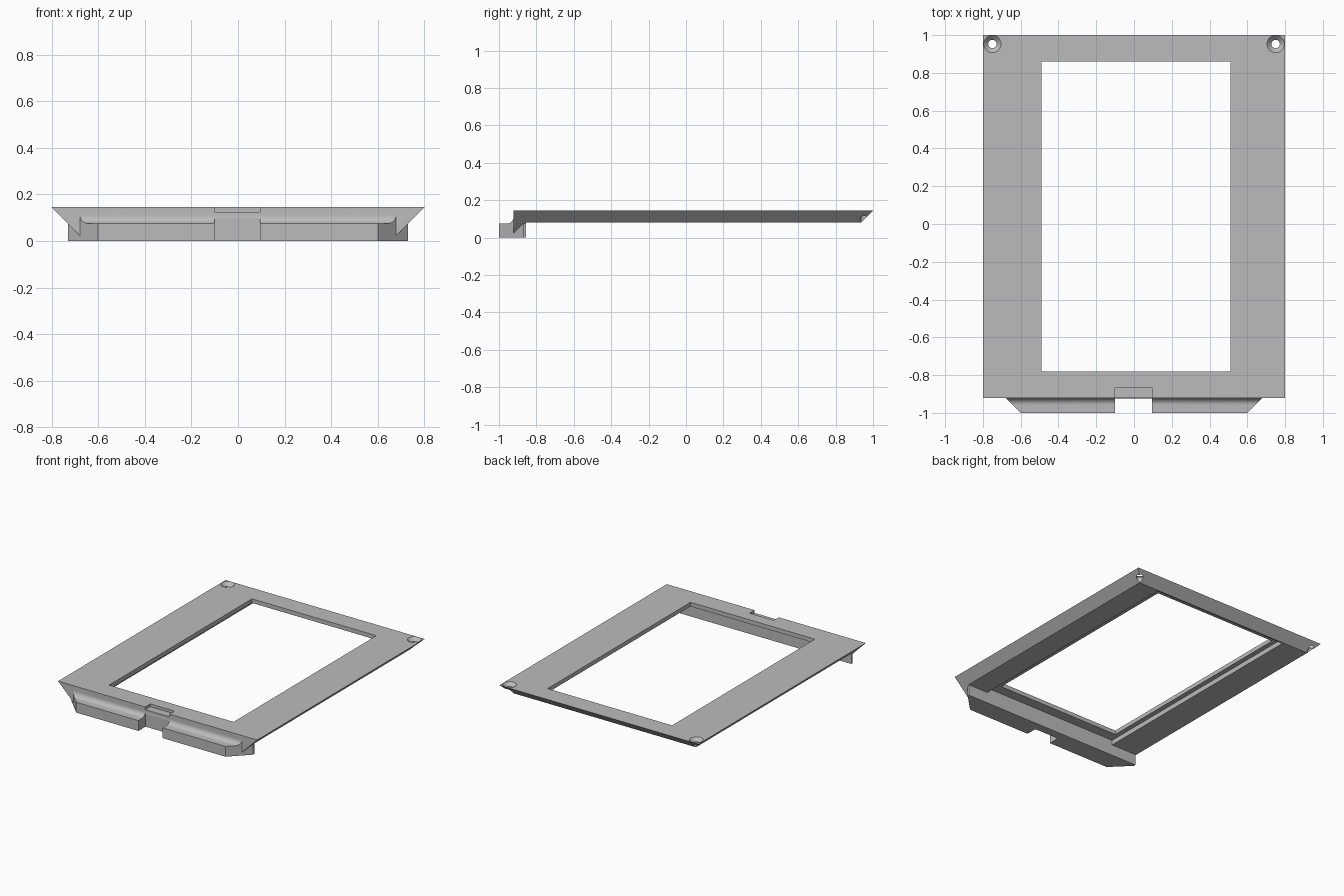
import bpy, bmesh, math
from mathutils import Vector

if "Cube" in bpy.data.objects:
    bpy.data.objects.remove(bpy.data.objects["Cube"])

grey = bpy.data.materials.new("mid_grey")
grey.use_nodes = True
colour = (0.5, 0.5, 0.5, 1)
grey.diffuse_color = colour
grey.node_tree.nodes["Principled BSDF"].inputs["Base Color"].default_value = colour

TOP = 0.145      # upper face height
UNDER = 0.08     # underside height
FRONT = -0.922   # front wall of the frame
BACK = -0.855    # rear wall of the lip


def finish(name, bm):
    bmesh.ops.recalc_face_normals(bm, faces=bm.faces)
    mesh = bpy.data.meshes.new(name)
    bm.to_mesh(mesh)
    bm.free()
    mesh.materials.append(grey)
    obj = bpy.data.objects.new(name, mesh)
    bpy.context.collection.objects.link(obj)
    return obj


def box(name, x0, x1, y0, y1, z0, z1):
    bm = bmesh.new()
    bmesh.ops.create_cube(bm, size=1)
    for v in bm.verts:
        v.co = (x1 if v.co.x > 0 else x0, y1 if v.co.y > 0 else y0, z1 if v.co.z > 0 else z0)
    return finish(name, bm)


def cone(name, x, y, z0, z1, r0, r1):
    bm = bmesh.new()
    bmesh.ops.create_cone(bm, cap_ends=True, segments=40, radius1=r0, radius2=r1, depth=z1 - z0)
    bmesh.ops.translate(bm, verts=bm.verts, vec=(x, y, (z0 + z1) / 2))
    return finish(name, bm)


def combine(target, other, operation):
    mod = target.modifiers.new(other.name, "BOOLEAN")
    mod.operation, mod.solver, mod.object = operation, "EXACT", other
    bpy.context.view_layer.objects.active = target
    bpy.ops.object.modifier_apply(modifier=mod.name)
    bpy.data.objects.remove(other)


# Frame: a slab whose sides and back slope inward at 45 degrees
frame = box("bezel_frame", -0.8, 0.8, FRONT, 1, 0, TOP)
for v in frame.data.vertices:
    if v.co.z < 0.01:
        v.co.x -= math.copysign(TOP, v.co.x)
        if v.co.y > 0:
            v.co.y -= TOP
combine(frame, box("underside_cut", -1, 1, BACK, 2, -1, UNDER), "DIFFERENCE")

# Front lip: profile with a cove, run across and clipped at the corners
r = 0.035
profile = [(-1, 0), (-1, 0.075)]
for i in range(11):
    a = math.pi / 2 * i / 10
    profile.append((FRONT - r + r * math.sin(a), 0.075 + r - r * math.cos(a)))
profile += [(FRONT + 0.02, 0.075 + r), (FRONT + 0.02, 0.075), (BACK, 0.075), (BACK, 0)]
bm = bmesh.new()
face = bm.faces.new([bm.verts.new((-0.73, y, z)) for y, z in profile])
run = bmesh.ops.extrude_face_region(bm, geom=[face])
bmesh.ops.translate(bm, verts=[g for g in run["geom"] if isinstance(g, bmesh.types.BMVert)], vec=(1.46, 0, 0))
for side in (-1, 1):
    cut = bmesh.ops.bisect_plane(bm, geom=bm.verts[:] + bm.edges[:] + bm.faces[:],
                                 plane_co=Vector((0.6 * side, -1, 0)),
                                 plane_no=Vector((side, -1, 0)), clear_outer=True)
    bmesh.ops.holes_fill(bm, edges=[e for e in bm.edges if e.is_boundary], sides=0)
combine(frame, finish("front_lip", bm), "UNION")

# Underside pocket, window opening, latch notch and gap in the lip
combine(frame, box("pocket", -0.525, 0.57, BACK, 0.925, -1, 0.115), "DIFFERENCE")
combine(frame, box("window", -0.49, 0.51, -0.78, 0.86, -1, 1), "DIFFERENCE")
combine(frame, box("latch_notch", -0.1, 0.095, -2, -0.865, 0.125, 1), "DIFFERENCE")
combine(frame, box("lip_gap", -0.1, 0.095, -2, FRONT + 0.004, -1, 0.098), "DIFFERENCE")

# Countersunk screw holes in the back corners
for x in (-0.75, 0.75):
    combine(frame, cone("screw_hole", x, 0.953, -0.2, 0.3, 0.022, 0.022), "DIFFERENCE")
    combine(frame, cone("countersink", x, 0.953, TOP - 0.026, TOP + 0.002, 0.02, 0.048), "DIFFERENCE")

# Smooth the cove and holes, keep the other edges sharp
bpy.ops.object.select_all(action="DESELECT")
frame.select_set(True)
bpy.context.view_layer.objects.active = frame
bpy.ops.object.shade_smooth_by_angle(angle=math.radians(30))
